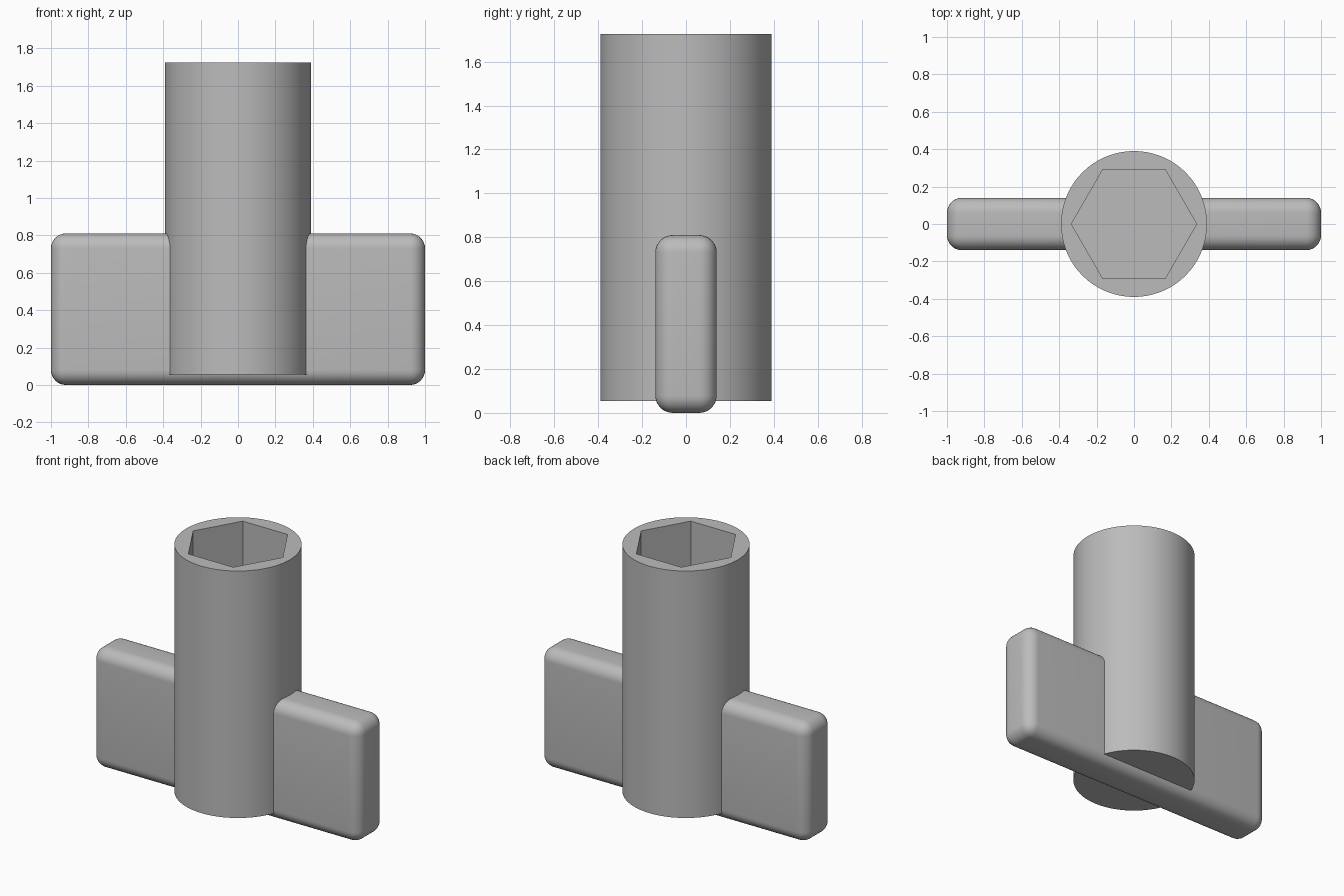
import bpy
import bmesh
import math
from mathutils import Matrix

cube = bpy.data.objects.get("Cube")
if cube:
    bpy.data.objects.remove(cube, do_unlink=True)

grey = bpy.data.materials.new("light grey")
grey.use_nodes = True
colour = (0.5, 0.5, 0.5, 1)
grey.diffuse_color = colour
grey.node_tree.nodes["Principled BSDF"].inputs["Base Color"].default_value = colour


def make_object(name, bm):
    mesh = bpy.data.meshes.new(name)
    bm.to_mesh(mesh)
    bm.free()
    mesh.materials.append(grey)
    obj = bpy.data.objects.new(name, mesh)
    bpy.context.collection.objects.link(obj)
    return obj


def prism(name, sides, radius, bottom, top):
    """Upright prism with a corner on the x axis."""
    bm = bmesh.new()
    ring = [bm.verts.new((radius * math.cos(2 * math.pi * i / sides),
                          radius * math.sin(2 * math.pi * i / sides), bottom))
            for i in range(sides)]
    base = bm.faces.new(ring)
    cap = bmesh.ops.extrude_face_region(bm, geom=[base])["geom"]
    bmesh.ops.translate(bm, vec=(0, 0, top - bottom),
                        verts=[g for g in cap if isinstance(g, bmesh.types.BMVert)])
    bmesh.ops.recalc_face_normals(bm, faces=bm.faces)
    return make_object(name, bm)


def finish(obj):
    """Apply modifiers and smooth the curved surfaces."""
    bpy.ops.object.select_all(action="DESELECT")
    obj.select_set(True)
    bpy.context.view_layer.objects.active = obj
    for mod in list(obj.modifiers):
        bpy.ops.object.modifier_apply(modifier=mod.name)
    bpy.ops.object.shade_smooth_by_angle(angle=math.radians(30))


# Round barrel with a hexagonal socket in its upper end
barrel = prism("barrel", 72, 0.39, 0.055, 1.725)
cutter = prism("socket_cutter", 6, 0.335, 0.83, 1.9)
cutter.hide_render = True
cut = barrel.modifiers.new("socket", "BOOLEAN")
cut.operation = "DIFFERENCE"
cut.solver = "EXACT"
cut.object = cutter
finish(barrel)
bpy.data.objects.remove(cutter, do_unlink=True)

# Flat wing handle with rounded edges, passing through the barrel
bm = bmesh.new()
bmesh.ops.create_cube(bm, size=1, matrix=Matrix.Translation((0, 0, 0.405))
                      @ Matrix.Diagonal((2, 0.28, 0.81, 1)))
handle = make_object("wing_handle", bm)
bevel = handle.modifiers.new("rounding", "BEVEL")
bevel.width = 0.08
bevel.segments = 8
finish(handle)
